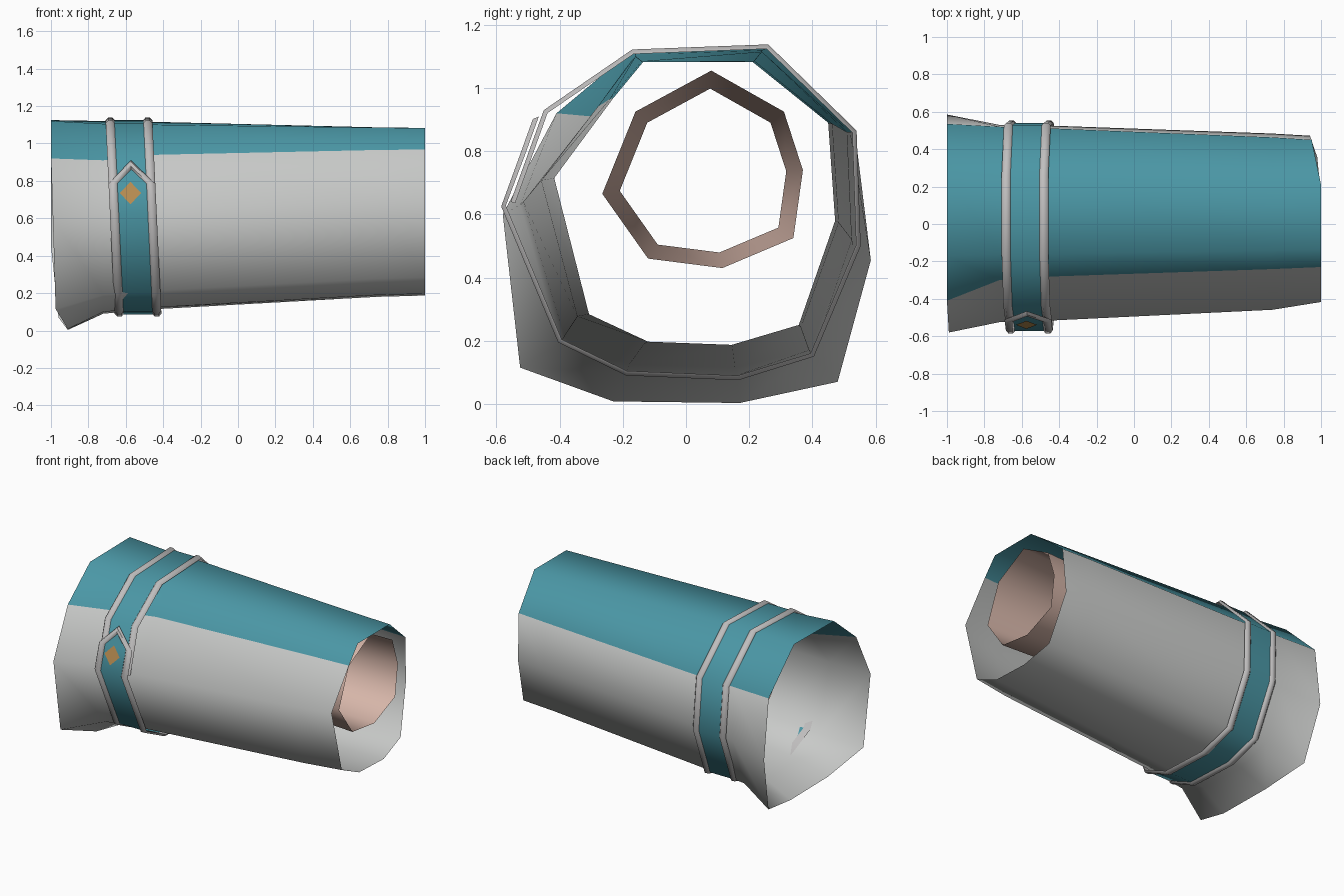
import bpy, bmesh
from mathutils import Vector

if "Cube" in bpy.data.objects:
    bpy.data.objects.remove(bpy.data.objects["Cube"])


def material(name, rgb):
    m = bpy.data.materials.new(name)
    m.diffuse_color = (*rgb, 1)
    m.use_nodes = True
    m.node_tree.nodes["Principled BSDF"].inputs["Base Color"].default_value = m.diffuse_color
    return m


GREY = material("light grey cloth", (0.58, 0.59, 0.58))
TEAL = material("teal cloth", (0.07, 0.31, 0.38))
TRIM = material("silver grey trim", (0.53, 0.52, 0.52))
SKIN = material("skin", (0.68, 0.47, 0.40))
GOLD = material("gold", (0.47, 0.26, 0.08))


def loft(name, rows, mats, closed=True, flip=False, rule=None, caps=False):
    """Skin neighbouring rows of points with quads."""
    bm = bmesh.new()
    vs = [[bm.verts.new(p) for p in r] for r in rows]
    n = len(rows[0])
    for a, b in zip(vs, vs[1:]):
        for j in range(n if closed else n - 1):
            k = (j + 1) % n
            q = [a[j], a[k], b[k], b[j]]
            f = bm.faces.new(q[::-1] if flip else q)
            f.smooth = True
            if rule:
                f.material_index = rule(j)
    if caps:
        bm.faces.new(vs[0])
        bm.faces.new(vs[-1])
        bmesh.ops.recalc_face_normals(bm, faces=bm.faces[:])
    me = bpy.data.meshes.new(name)
    bm.to_mesh(me)
    bm.free()
    for m in mats:
        me.materials.append(m)
    ob = bpy.data.objects.new(name, me)
    bpy.context.collection.objects.link(ob)
    return ob


# Sleeve: ten-sided open tube, sections as (y, z), clockwise from top front
cuff = [(-.17, 1.12), (.26, 1.125), (.535, .86), (.585, .455), (.48, .07),
        (.17, .003), (-.23, .008), (-.525, .115), (-.58, .60), (-.41, .92)]
pinch = [(-.16, 1.105), (.24, 1.12), (.52, .86), (.53, .50), (.40, .155),
         (.16, .09), (-.19, .10), (-.40, .19), (-.525, .63), (-.30, .91)]
body = [(-.16, 1.10), (.24, 1.115), (.51, .86), (.525, .52), (.39, .17),
        (.155, .115), (-.18, .125), (-.385, .215), (-.515, .64), (-.28, .94)]
end = [(-.135, 1.083), (.21, 1.083), (.45, .89), (.472, .58), (.357, .25),
       (.145, .187), (-.12, .197), (-.307, .284), (-.417, .715), (-.23, .968)]
cuff_x = [-1, -1, -1, -1, -.96, -.91, -.91, -.975, -.99, -1]
end_x = [1, 1, .95, .94, .98, 1, 1, 1, 1, 1]
near = [(y + (b - y) * .22 - (.02 if y < -.3 else 0), z + (c - z) * .1)
        for (y, z), (b, c) in zip(end, body)]
rings = [[(x, *p) for x, p in zip(cuff_x, cuff)],
         [(-.72, *p) for p in pinch],
         [(-.42, *p) for p in body],
         [(.74, *p) for p in near],
         [(x, *p) for x, p in zip(end_x, end)]]
# top panel and the two panels beside it are teal
loft("sleeve", rings, [GREY, TEAL], flip=True, rule=lambda j: int(j in (0, 1, 9)))

# Arm: eight-sided tapered tube inside the sleeve
arm = [(.08, 1.055), (.31, .925), (.37, .74), (.34, .525),
       (.115, .43), (-.12, .46), (-.265, .665), (-.16, .925)]
c = Vector((.06, .72))
wrist = [c + (Vector(p) - c) * .83 for p in arm]
loft("arm", [[(-.57, *p) for p in wrist], [(.95, *p) for p in arm]], [SKIN], flip=True)

# Strap: path (y, z) from the pointed tip, under the sleeve, back over the top
path = [Vector(p) for p in (
    (-.48, .915), (-.525, .79), (-.585, .625), (-.405, .195), (-.19, .09),
    (.165, .075), (.405, .15), (.553, .50), (.54, .865), (.26, 1.138),
    (-.17, 1.122), (-.45, .93), (-.555, .64))]


def strap_point(i, offset, height):
    """Point on the strap: sideways offset from its middle, height outward."""
    a, b = path[max(i - 1, 0)], path[min(i + 1, len(path) - 1)]
    t = (b - a).normalized()
    p = path[i].copy()
    if i == 0:                       # all lines meet at the pointed tip
        p += t * (.125 - abs(offset)) * 1.1
        offset = 0
    p += Vector((t.y, -t.x)) * height
    x = -.535 - .047 * (p.y - .1)
    return (x + offset, p.x, p.y)


idx = range(len(path))
loft("strap", [[strap_point(i, -.08, -.012), strap_point(i, .08, -.012)] for i in idx],
     [TEAL], closed=False, flip=True)
bpy.data.objects["strap"].data.flip_normals()

# Raised trim along both strap edges
section = [(.075, -.015), (.088, 0), (.112, 0), (.125, -.015)]
for name, s in (("trim_left", -1), ("trim_right", 1)):
    loft(name, [[strap_point(i, s * o, h) for o, h in section] for i in idx],
         [TRIM], caps=True)
for name in ("strap", "trim_left", "trim_right"):
    bpy.context.view_layer.objects.active = bpy.data.objects[name]
    bpy.data.objects[name].select_set(True)
bpy.ops.object.shade_smooth_by_angle(angle=1.0)

# Gold diamond plate near the strap tip
d = bpy.data.meshes.new("diamond")
pts = [(-.575 + dx, -.585 + .362 * (.735 + dz - .625) + .006, .735 + dz)
       for dx, dz in ((-.057, 0), (0, -.06), (.057, 0), (0, .06))]
d.from_pydata(pts, [], [(0, 1, 2, 3)])
d.materials.append(GOLD)
bpy.context.collection.objects.link(bpy.data.objects.new("diamond", d))

# Make the strap face outwards (checked on its underside)
me = bpy.data.objects["strap"].data
low = min(me.polygons, key=lambda f: f.center.z)
if low.normal.z > 0:
    me.flip_normals()
